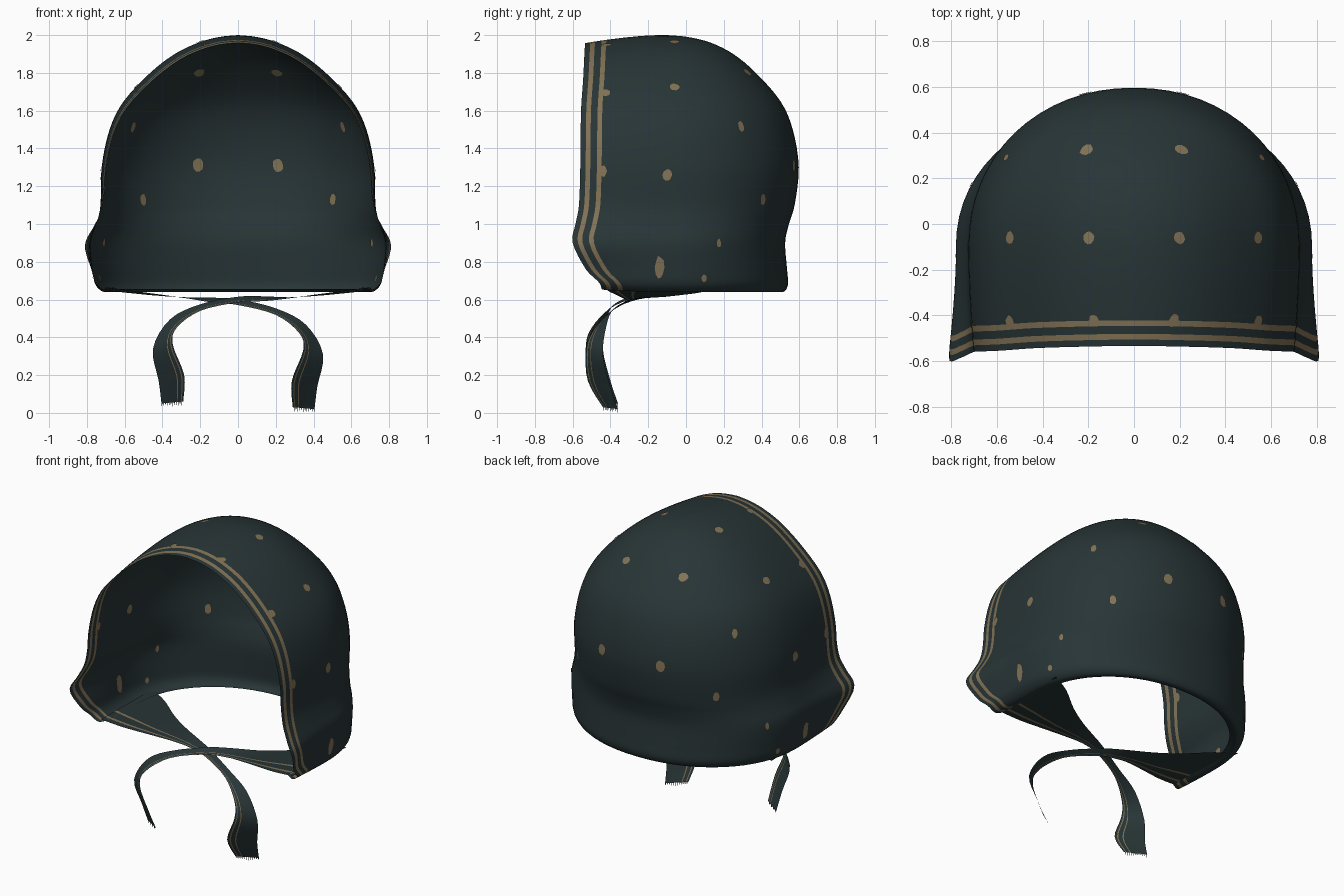
import bpy, bmesh, math, random
from mathutils import Vector
from mathutils.bvhtree import BVHTree

if "Cube" in bpy.data.objects:
    bpy.data.objects.remove(bpy.data.objects["Cube"])

random.seed(4)


def material(name, rgb):
    m = bpy.data.materials.new(name)
    m.diffuse_color = (*rgb, 1)
    m.use_nodes = True
    m.node_tree.nodes["Principled BSDF"].inputs["Base Color"].default_value = m.diffuse_color
    return m


CLOTH = material("dark green cloth", (0.021, 0.035, 0.037))
TRIM = material("tan trim", (0.225, 0.17, 0.092))


def smooth_path(pts, steps):
    """Catmull-Rom interpolation through points of any dimension."""
    pts = [Vector(p) for p in pts]
    out = []
    for i in range(len(pts) - 1):
        a, b, c, d = pts[max(i - 1, 0)], pts[i], pts[i + 1], pts[min(i + 2, len(pts) - 1)]
        for k in range(steps):
            t = k / steps
            out.append(0.5 * (2 * b + (c - a) * t + (2 * a - 5 * b + 4 * c - d) * t * t
                              + (3 * b - a - 3 * c + d) * t ** 3))
    return out + [pts[-1]]


def grid_mesh(bm, rows, striped):
    """Skin rows of points; striped(j) says which columns are tan."""
    vs = [[bm.verts.new(p) for p in row] for row in rows]
    for r0, r1 in zip(vs, vs[1:]):
        for j in range(len(r0) - 1):
            f = bm.faces.new((r0[j], r0[j + 1], r1[j + 1], r1[j]))
            f.material_index = int(striped(j))


def finish(bm, name):
    bmesh.ops.remove_doubles(bm, verts=bm.verts, dist=0.0005)
    me = bpy.data.meshes.new(name)
    bm.to_mesh(me)
    bm.free()
    ob = bpy.data.objects.new(name, me)
    bpy.context.collection.objects.link(ob)
    me.materials.append(CLOTH)
    me.materials.append(TRIM)
    for p in me.polygons:
        p.use_smooth = True
    return ob


def clamp(v):
    return min(1.0, max(0.0, v))


# --- Hood: stacked U-shaped outlines (height, half width, back y, front y)
PROFILE = [(.655, .66, .47, -.43), (.64, .71, .515, -.445), (.68, .755, .54, -.46),
           (.76, .77, .535, -.53), (.9, .78, .525, -.60), (1.0, .75, .545, -.585),
           (1.1, .728, .575, -.567), (1.3, .722, .597, -.56), (1.5, .68, .565, -.558),
           (1.65, .605, .50, -.555), (1.8, .465, .37, -.545), (1.9, .335, .25, -.54),
           (1.96, .21, .13, -.537), (1.99, .1, .01, -.535), (2.0, 0, -.1, -.535)]
MID_Y = -0.1
EDGE = [0, .028, .053, .088, .113, .16, .22, .29]


def shape(x, y, z):
    """Narrow and lower the top of the face opening, flare its lower corners."""
    f = clamp((-0.15 - y) / 0.4) ** 1.5
    high = clamp((z - 1.05) / 0.8)
    flare = math.exp(-((z - 0.88) / 0.1) ** 2)
    x *= 1 + f * (0.038 * flare - 0.03 * clamp((z - 1.0) / 0.2))
    z += f * (0.02 * clamp((0.75 - z) / 0.1) - 0.045 * high)
    return Vector((x, y, z))


hood_rows = []
for z, w, yb, yf in smooth_path(PROFILE, 4):
    w = max(w, 0)
    side = [(w, yf + o) for o in EDGE] + [(w, yf + EDGE[-1] + (MID_Y - yf - EDGE[-1]) * t)
                                          for t in (.33, .67)]
    back = []
    for k in range(33):
        a = math.pi * k / 32
        c, s = math.cos(a), math.sin(a)
        back.append((math.copysign(w * abs(c) ** .95, c), MID_Y + (yb - MID_Y) * abs(s) ** .95))
    row = side + back + [(-x, y) for x, y in reversed(side)]
    hood_rows.append([shape(x, y, z) for x, y in row])

last = len(hood_rows[0]) - 2
bm = bmesh.new()
grid_mesh(bm, hood_rows, lambda j: min(j, last - j) in (1, 3))
bmesh.ops.recalc_face_normals(bm, faces=bm.faces)
bm.normal_update()
surface = BVHTree.FromBMesh(bm)
finish(bm, "hood")

# --- Chin flaps running into crossed tie straps with frayed ends
UPPER = [(.71, .12, .65), (.58, .06, .635), (.42, -.06, .62), (.27, -.15, .612),
         (.14, -.22, .617), (0, -.29, .615), (-.2, -.38, .575), (-.36, -.42, .495),
         (-.45, -.44, .34), (-.42, -.40, .17), (-.405, -.36, .05)]
LOWER = [(.70, -.43, .665), (.55, -.41, .645), (.40, -.37, .625), (.26, -.33, .605),
         (.14, -.31, .592), (0, -.34, .585), (-.2, -.42, .54), (-.325, -.50, .45),
         (-.345, -.53, .36), (-.285, -.52, .20), (-.29, -.44, .06)]
ACROSS = [0, .25, .5, .70, .74, .88, .92, 1]


def make_tie(name, sign, drop):
    ups, lows = smooth_path(UPPER, 4), smooth_path(LOWER, 4)
    rows = []
    for i, (u, l) in enumerate(zip(ups, lows)):
        d = Vector((0, 0, drop * clamp((i / len(ups) - .3) / .4)))
        pts = [u.lerp(l, t) - d for t in ACROSS]
        rows.append([Vector((sign * p.x, p.y, p.z)) for p in pts])
    bm = bmesh.new()
    grid_mesh(bm, rows, lambda j: j in (3, 5))
    # frayed threads
    a, b = rows[-1][0], rows[-1][-1]
    n = 12
    for k in range(n):
        p, q = a.lerp(b, k / n), a.lerp(b, (k + .45) / n)
        tip = Vector(((p.x + q.x) / 2, (p.y + q.y) / 2, .05 - drop - random.uniform(.012, .018)))
        if k == 0:
            tip.z = .03 - drop
        bm.faces.new([bm.verts.new(v) for v in (p, q, tip)])
    finish(bm, name)


make_tie("right_flap_and_left_tie", 1, 0.0)
make_tie("left_flap_and_right_tie", -1, 0.03)

# --- Tan spots lying on both faces of the cloth: (x, y, z, width, height)
SPOTS = [(.20, -.06, 1.97, .055, .05), (.56, -.06, 1.74, .055, .05), (.21, .33, 1.81, .06, .055),
         (.57, .30, 1.52, .035, .06), (.21, .56, 1.31, .06, .075), (.49, .39, 1.13, .04, .06),
         (.73, -.10, 1.26, .05, .06), (.77, -.14, .77, .05, .12), (.18, -.425, 1.97, .06, .04),
         (.54, -.425, 1.69, .05, .05), (.72, -.44, 1.28, .04, .06), (.76, .20, .90, .025, .045),
         (.75, .10, .71, .03, .04)]

bm = bmesh.new()
for x, y, z, w, h in SPOTS:
    for sign in (1, -1):
        centre, normal, _, _ = surface.find_nearest(Vector((sign * x, y, z)))
        tu = normal.cross(Vector((0, 0, 1))).normalized()
        tv = tu.cross(normal)
        ring = []
        for k in range(10):
            a = math.tau * k / 10
            r = random.uniform(.9, 1.1) / 2
            ring.append(centre + tu * (w * r * math.cos(a)) + tv * (h * r * math.sin(a)))
        for side in (.004, -.004):
            pts = []
            for p in [centre] + ring:
                q, nq, _, _ = surface.find_nearest(p)
                pts.append(bm.verts.new(q + nq * side))
            for k in range(10):
                tri = [pts[0], pts[1 + k], pts[1 + (k + 1) % 10]]
                f = bm.faces.new(tri if side < 0 else tri[::-1])
                f.material_index = 1
                f.normal_update()
                if f.normal.dot(normal) * side < 0:
                    f.normal_flip()
finish(bm, "cloth_spots")
